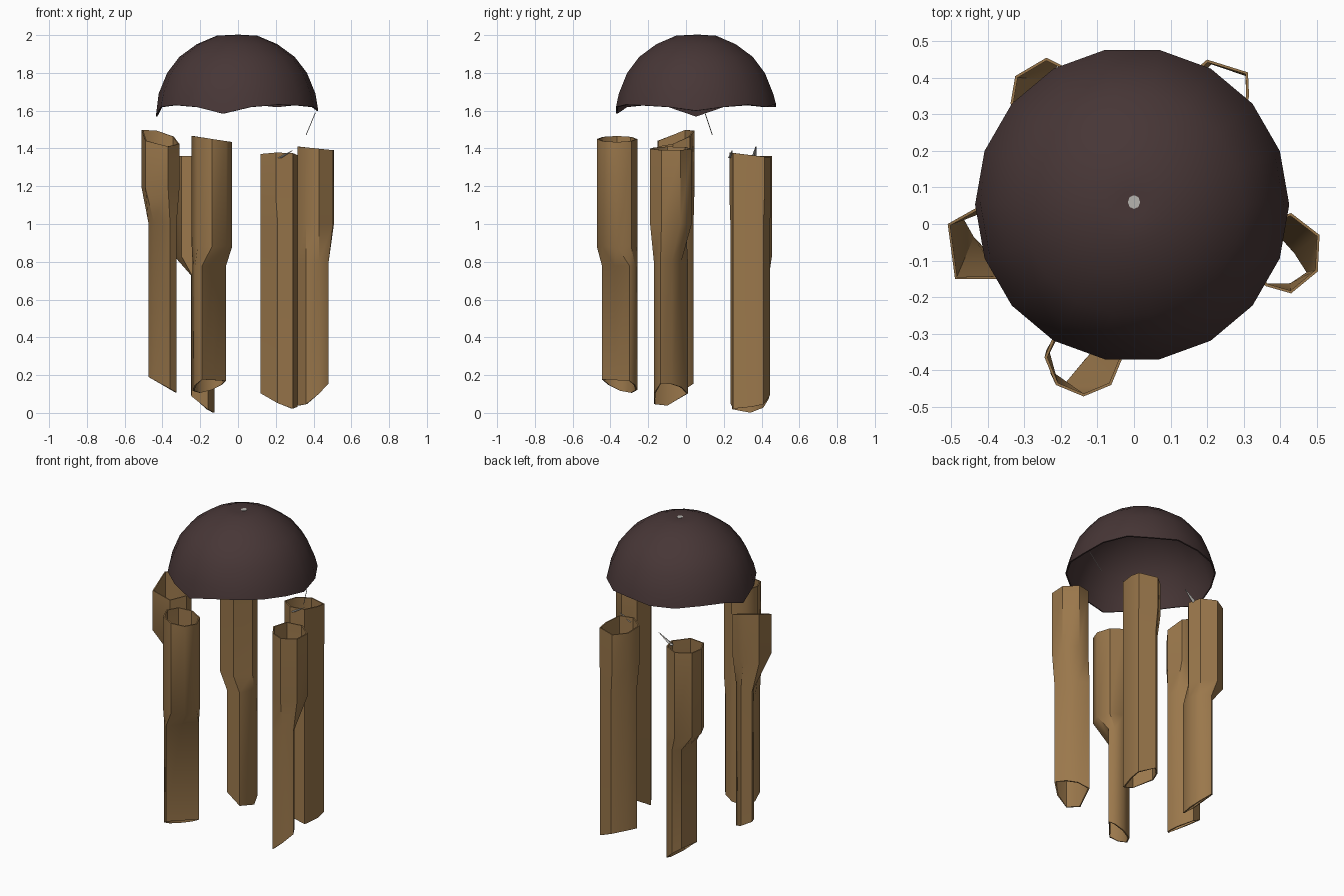
import bpy, bmesh, math
from mathutils import Vector

if "Cube" in bpy.data.objects:
    bpy.data.objects.remove(bpy.data.objects["Cube"], do_unlink=True)


def material(name, rgb):
    m = bpy.data.materials.new(name)
    m.use_nodes = True
    m.diffuse_color = (*rgb, 1)
    m.node_tree.nodes["Principled BSDF"].inputs["Base Color"].default_value = (*rgb, 1)
    return m


shell_mat = material("dark brown shell", (0.063, 0.037, 0.037))
bamboo_mat = material("tan bamboo", (0.325, 0.186, 0.071))
string_mat = material("grey string", (0.47, 0.455, 0.43))


def loft(name, rings, mat, wall=0, cap_top=False, smooth=45):
    """Skin a stack of rings, ordered bottom to top."""
    bm = bmesh.new()
    loops = [[bm.verts.new(p) for p in ring] for ring in rings]
    for low, high in zip(loops, loops[1:]):
        for i in range(len(low)):
            j = (i + 1) % len(low)
            bm.faces.new((low[i], low[j], high[j], high[i]))
    if cap_top:
        bm.faces.new(loops[-1])
    mesh = bpy.data.meshes.new(name)
    bm.to_mesh(mesh)
    bm.free()
    mesh.materials.append(mat)
    ob = bpy.data.objects.new(name, mesh)
    bpy.context.collection.objects.link(ob)
    bpy.ops.object.select_all(action="DESELECT")
    ob.select_set(True)
    bpy.context.view_layer.objects.active = ob
    if wall:
        mod = ob.modifiers.new("wall", "SOLIDIFY")
        mod.thickness = wall
        mod.offset = -1
        bpy.ops.object.modifier_apply(modifier=mod.name)
    bpy.ops.object.shade_smooth_by_angle(angle=math.radians(smooth))


def section(sides, cx, cy, rx, ry):
    """Regular elliptical cross-section."""
    angles = [math.tau * i / sides for i in range(sides)]
    return [(cx + rx * math.cos(a), cy + ry * math.sin(a)) for a in angles]


def at_height(points, z, slope=(0, 0)):
    """Lift a cross-section to a height, tilted about its middle."""
    mx = sum(p[0] for p in points) / len(points)
    my = sum(p[1] for p in points) / len(points)
    return [(x, y, max(0, z + slope[0] * (x - mx) + slope[1] * (y - my))) for x, y in points]


def cane(name, upper, lower, seam, blend, top, top_slope, bottom, bottom_slope):
    """Hollow cane: wider upper section easing into a narrower lower one."""
    loft(name, [
        at_height(lower, bottom, bottom_slope),
        at_height(lower, seam - blend),
        at_height(upper, seam),
        at_height(upper, top, top_slope),
    ], bamboo_mat, wall=0.008)


# Five hanging canes, each with an upper and a lower cross-section
cane("right_cane",
     [(-.31, -.07), (-.34, .02), (-.43, .045), (-.51, 0), (-.49, -.15), (-.37, -.15)],
     [(-.325, -.09), (-.335, -.02), (-.41, .04), (-.475, .02), (-.445, -.04), (-.36, -.125)],
     1.19, 0.18, 1.455, (-0.25, 0.35), 0.145, (-0.55, 0))
cane("front_cane", section(8, -0.138, -0.365, 0.107, 0.107),
     [(-.063, -.3), (-.085, -.27), (-.14, -.258), (-.205, -.285),
      (-.24, -.345), (-.228, -.41), (-.19, -.445), (-.13, -.378)],
     0.88, 0.1, 1.45, (-0.15, 0), 0.145, (0.4, -0.4))
cane("left_cane",
     [(.508, -.03), (.43, .03), (.34, 0), (.315, -.1), (.36, -.17), (.43, -.19), (.503, -.13)],
     [(.445, -.075), (.4, -.025), (.34, .01), (.315, -.1), (.36, -.17), (.43, -.17), (.48, -.135)],
     1.0, 0.2, 1.4, (-0.1, 0), 0.105, (0.8, 0.4))
cane("back_left_cane",
     [(.315, .35), (.312, .415), (.2, .45), (.13, .39), (.12, .29), (.2, .23), (.29, .25)],
     [(.315, .35), (.312, .41), (.21, .445), (.145, .38), (.12, .315), (.21, .235), (.29, .25)],
     1.15, 0.15, 1.365, (0, -0.12), 0.065, (-0.4, 0.2))
cane("back_right_cane",
     [(-.13, .33), (-.15, .41), (-.24, .455), (-.325, .405), (-.338, .33), (-.3, .25), (-.2, .24)],
     [(-.125, .34), (-.15, .41), (-.21, .44), (-.25, .4), (-.25, .32), (-.245, .24), (-.16, .245)],
     0.83, 0.1, 1.36, (0, 0), 0.06, (-0.8, 0.1))

# Half-shell canopy with a ragged rim
SIDES = 18
profile = [(0.43, 1.62), (0.415, 1.69), (0.37, 1.8), (0.305, 1.885), (0.213, 1.952),
           (0.105, 1.998), (0.04, 2.0)]
rings = [at_height(section(SIDES, -0.005, 0.053, r, r), z) for r, z in profile]
chips = {0: -0.02, 2: 0.012, 4: 0.015, 7: 0.01, 9: -0.05, 11: 0.01, 13: -0.035, 15: 0.012, 16: 0.008}
rings[0] = [(x, y, z + chips.get(i, 0)) for i, (x, y, z) in enumerate(rings[0])]
loft("shell_canopy", rings, shell_mat, wall=0.008, cap_top=True, smooth=60)

# Knot of string on the crown
knot = section(8, 0, 0.06, 0.017, 0.019)
loft("crown_knot", [at_height(knot, 1.99), at_height(knot, 2.002)], string_mat, cap_top=True)


def strand(name, start, end, base, tip):
    """Thin tapering string end."""
    rings = []
    for p, radius in ((Vector(start), base), (Vector(end), tip)):
        rings.append(at_height(section(4, p.x, p.y, radius, radius), p.z))
    loft(name, rings, string_mat)


# Loose string ends
strand("left_strand", (0.36, 0.14, 1.47), (0.41, 0.1, 1.59), 0.002, 0.002)
strand("back_left_strand", (0.22, 0.235, 1.35), (0.29, 0.245, 1.39), 0.012, 0.002)
strand("back_right_strand", (-0.15, 0.36, 1.35), (-0.07, 0.37, 1.41), 0.015, 0.002)
